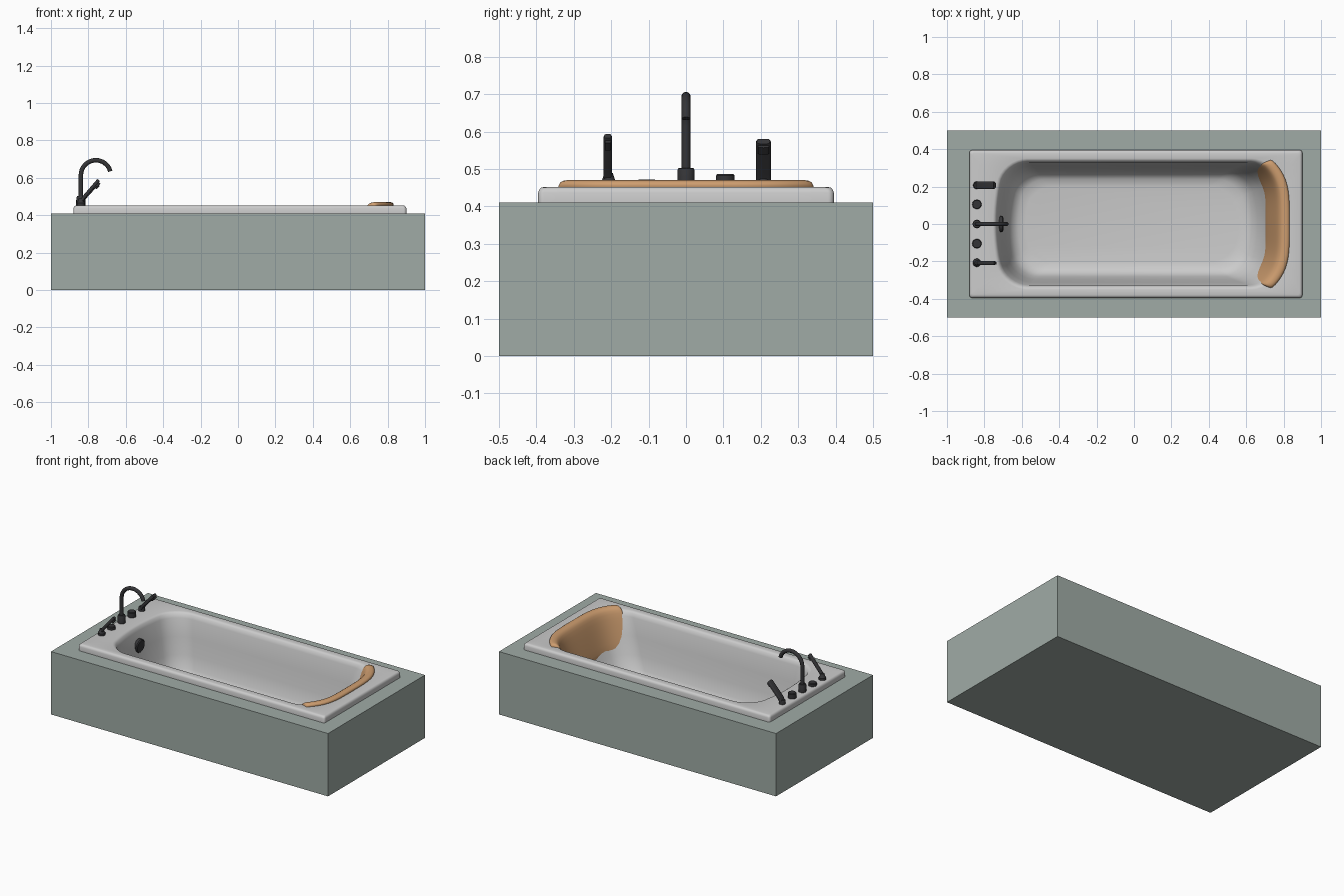
import bpy, bmesh, math
from math import sin, cos, pi

if "Cube" in bpy.data.objects:
    bpy.data.objects.remove(bpy.data.objects["Cube"])


def material(name, rgb):
    m = bpy.data.materials.new(name)
    m.diffuse_color = (*rgb, 1)
    m.use_nodes = True
    m.node_tree.nodes["Principled BSDF"].inputs["Base Color"].default_value = m.diffuse_color
    return m


STONE = material("sage_stone", (0.35, 0.41, 0.38))
LEATHER = material("tan_leather", (0.62, 0.34, 0.16))
BLACK = material("black_metal", (0.035, 0.035, 0.038))


def loft(name, rings, mat=None, cap_start=True, cap_end=True, angle=35):
    """Skin a list of equal-length closed rings."""
    bm = bmesh.new()
    vr = [[bm.verts.new(p) for p in r] for r in rings]
    n = len(vr[0])
    for a, b in zip(vr, vr[1:]):
        for i in range(n):
            j = (i + 1) % n
            bm.faces.new((a[i], a[j], b[j], b[i]))
    if cap_start:
        bm.faces.new(vr[0][::-1])
    if cap_end:
        bm.faces.new(vr[-1])
    bmesh.ops.recalc_face_normals(bm, faces=bm.faces)
    me = bpy.data.meshes.new(name)
    bm.to_mesh(me)
    bm.free()
    ob = bpy.data.objects.new(name, me)
    bpy.context.collection.objects.link(ob)
    if mat:
        me.materials.append(mat)
    bpy.ops.object.select_all(action='DESELECT')
    ob.select_set(True)
    bpy.context.view_layer.objects.active = ob
    bpy.ops.object.shade_smooth_by_angle(angle=math.radians(angle))
    return ob


def lathe(name, x, y, profile, mat=BLACK, n=28):
    """Turned part on a vertical axis; profile is (radius, z)."""
    return loft(name, [[(x + r * cos(2 * pi * i / n), y + r * sin(2 * pi * i / n), z)
                        for i in range(n)] for r, z in profile], mat)


def sweep(name, path, y, half_w, half_t, power=1.0, scales=None, n=24):
    """Sweep a (super)ellipse along an (x, z) path at constant y."""
    rings = []
    for k, (px, pz) in enumerate(path):
        a, b = path[max(k - 1, 0)], path[min(k + 1, len(path) - 1)]
        dx, dz = b[0] - a[0], b[1] - a[1]
        d = math.hypot(dx, dz)
        nx, nz = -dz / d, dx / d
        s = scales[k] if scales else 1
        ring = []
        for i in range(n):
            c, q = cos(2 * pi * i / n), sin(2 * pi * i / n)
            u = math.copysign(abs(c) ** power, c) * half_t * s
            v = math.copysign(abs(q) ** power, q) * half_w * s
            ring.append((px + nx * u, y + v, pz + nz * u))
        rings.append(ring)
    return loft(name, rings, BLACK)


def rect(x0, x1, hw, z):
    return [(x0, -hw, z), (x1, -hw, z), (x1, hw, z), (x0, hw, z)]


def outline(x0, x1, hw, z, r, bulge_l=0.0, bulge_r=0.0, ends=10, arc=8):
    """Rounded rectangle whose two ends bow outwards."""
    pts = []
    for cx, cy, a0 in ((x1 - r, hw - r, 0), (x0 + r, hw - r, 90),
                       (x0 + r, r - hw, 180), (x1 - r, r - hw, 270)):
        for i in range(arc + 1):
            a = math.radians(a0 + 90 * i / arc)
            pts.append((cx + r * cos(a), cy + r * sin(a)))
        if a0 in (90, 270):      # straight end, subdivided so it can bow
            ex, s = (x0, 1) if a0 == 90 else (x1, -1)
            for i in range(1, ends):
                pts.append((ex, s * (hw - r) * (1 - 2 * i / ends)))
    mid = (x0 + x1) / 2
    return [(x + (bulge_l if x < mid else -bulge_r) * (y / hw) ** 2, y, z) for x, y in pts]


# surround box with an opening for the tub
loft("surround", [rect(-1, 1, .5, 0), rect(-1, 1, .5, .41),
                  rect(-.86, .88, .375, .41), rect(-.86, .88, .375, .38)],
     STONE, cap_end=False)

# tub: rim outside, rounded lip, then down the basin to the floor
rings = [outline(-.88 + d, .90 - d, .395 - d, z, .015)
         for d, z in ((0, .41), (0, .437), (.003, .445), (.008, .45), (.015, .452))]
for z, x0, x1, hw, r in ((.452, -.755, .82, .35, .13), (.450, -.747, .812, .343, .125),
                         (.443, -.738, .802, .335, .12), (.42, -.73, .79, .327, .12),
                         (.31, -.71, .745, .312, .115), (.20, -.69, .70, .297, .11),
                         (.12, -.67, .66, .28, .105), (.085, -.648, .632, .263, .10),
                         (.067, -.62, .60, .24, .095), (.06, -.58, .56, .20, .09)):
    rings.append(outline(x0, x1, hw, z, r, .05, .06))
loft("tub", rings, cap_start=False, angle=40)

# backrest cushion: f = 0 at the outer top edge, 1 at the inner lower edge
section = [(0.02, .450), (0.05, .465), (.16, .472), (.34, .469), (.45, .455), (.56, .42),
           (.78, .32), (.97, .225), (.97, .205), (.85, .20), (.60, .28), (.25, .42)]
mid_f = sum(p[0] for p in section) / len(section)
mid_z = sum(p[1] for p in section) / len(section)
rings = []
steps = [-1, -.992, -.97] + [-.9 + .1 * i for i in range(19)] + [.97, .992, 1]
for t in steps:
    s = {1: .80, .992: .93}.get(abs(t), 1)
    ring = []
    for f, z in section:
        f = mid_f + (f - mid_f) * s
        z = mid_z + (z - mid_z) * s
        ring.append((.838 - .14 * f - (.10 - .015 * f) * t ** 4, (.35 - .06 * f) * t, z))
    rings.append(ring)
cushion = loft("backrest_cushion", rings, LEATHER, angle=80)
cushion.modifiers.new("soften", 'SUBSURF').levels = 1
cushion.modifiers["soften"].render_levels = 1

# arched spout on its base
TX = -.84
lathe("spout_base", TX, 0, [(.023, .45), (.023, .497), (.020, .502), (.012, .503)])
arch = [(TX, .49), (TX, .55)] + [(-.76 - .08 * cos(math.radians(a)), .614 + .08 * sin(math.radians(a)))
                                 for a in range(0, 166, 11)]
sweep("spout", arch, 0, .012, .012)

# valve knobs
for name, y, top in (("knob_front", -.105, .472), ("knob_back", .105, .486)):
    lathe(name, TX, y, [(.025, .45), (.025, top - .004), (.022, top), (.008, top)])

# slim lever at the front, flat hand shower at the back
lathe("lever_base", TX, -.207, [(.022, .45), (.022, .466), (.017, .472), (.011, .49)])
sweep("lever", [(-.84, .47), (-.825, .495), (-.748, .585), (-.744, .588)], -.209, .011, .009, .6,
      [1, 1, 1, .8])
lathe("hand_shower_base", TX, .207, [(.02, .45), (.02, .47), (.016, .478)])
sweep("hand_shower", [(-.84, .465), (-.825, .49), (-.752, .57), (-.747, .574)], .207, .02, .010, .4,
      [1, 1, 1, .85])
sweep("spray_face", [(-.762, .545), (-.745, .563)], .207, .015, .009, .4)
sweep("lever_tip", [(-.76, .555), (-.742, .575)], -.209, .008, .009, .5)

# overflow disc on the tap-end wall
sweep("overflow_cover", [(-.73, .335), (-.706, .333), (-.70, .3325), (-.699, .3324)], 0, .043, .043, 1,
      [1, 1, .88, .6])
